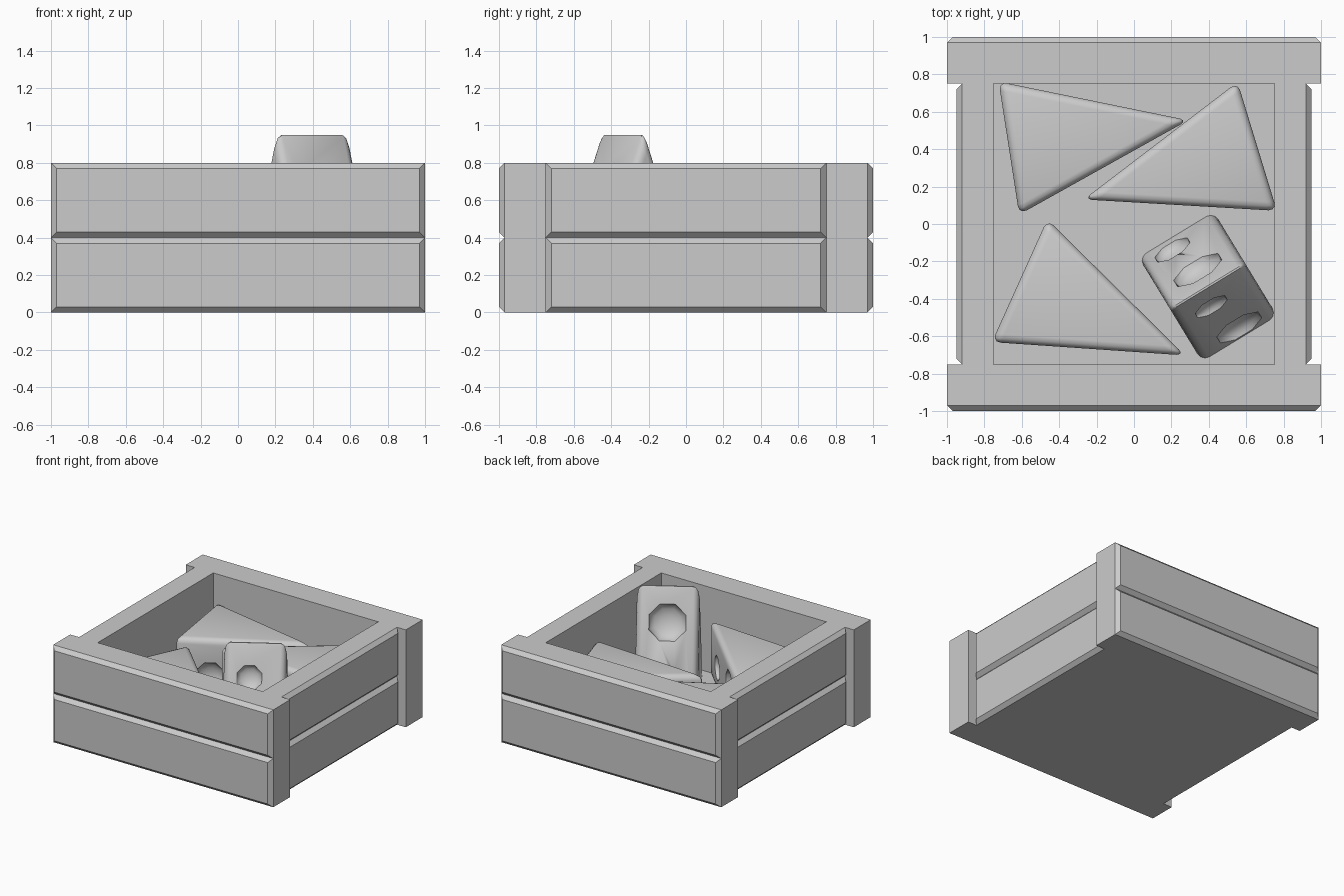
import bpy, bmesh, math
from mathutils import Matrix, Vector

if "Cube" in bpy.data.objects:
    bpy.data.objects.remove(bpy.data.objects["Cube"])

col = bpy.context.scene.collection


def add(name, bm):
    bmesh.ops.recalc_face_normals(bm, faces=bm.faces[:])
    me = bpy.data.meshes.new(name)
    bm.to_mesh(me)
    bm.free()
    ob = bpy.data.objects.new(name, me)
    col.objects.link(ob)
    return ob


def box(name, lo, hi, axis=None, sign=1, chamfer=0.03):
    """Box; if an axis is given, chamfer the rim of its outer face."""
    lo, hi = Vector(lo), Vector(hi)
    bm = bmesh.new()
    bmesh.ops.create_cube(bm, size=1)
    for v in bm.verts:
        v.co = (lo + hi) / 2 + v.co * (hi - lo)
    if axis is not None:
        outer = hi[axis] if sign > 0 else lo[axis]
        rim = [e for e in bm.edges
               if all(abs(v.co[axis] - outer) < 1e-4 for v in e.verts)]
        bmesh.ops.bevel(bm, geom=rim, offset=chamfer, segments=1, affect='EDGES')
    return add(name, bm)


# Crate: two rows of planks on four sides, plus a floor
for row, z in (("lower", 0.0), ("upper", 0.4)):
    box(f"front_plank_{row}", (-1, -1, z), (1, -0.75, z + 0.4), 1, -1)
    box(f"back_plank_{row}", (-1, 0.75, z), (1, 1, z + 0.4), 1, 1)
    box(f"left_plank_{row}", (-0.95, -0.75, z), (-0.75, 0.75, z + 0.4), 0, -1)
    box(f"right_plank_{row}", (0.75, -0.75, z), (0.95, 0.75, z + 0.4), 0, 1)
box("crate_floor", (-0.75, -0.75, 0), (0.75, 0.75, 0.1))

# Cheese wedge: tip at the origin pointing +x, thickness along z
ALT, HALF, THICK = 0.97, 0.36, 0.47
# dents: side, fraction from tip to base, offset in thickness, radius
DENTS = [(-1, 0.29, 0.0, 0.15), (-1, 0.74, -0.06, 0.11),
         (1, 0.28, -0.04, 0.10), (1, 0.76, 0.03, 0.14)]


def wedge_mesh():
    bm = bmesh.new()
    tri = [(0, 0), (-ALT, HALF), (-ALT, -HALF)]
    f = bm.faces.new([bm.verts.new((x, y, -THICK / 2)) for x, y in tri])
    ext = bmesh.ops.extrude_face_region(bm, geom=[f])
    for v in ext["geom"]:
        if isinstance(v, bmesh.types.BMVert):
            v.co.z += THICK
    bmesh.ops.bevel(bm, geom=bm.edges[:], offset=0.045, segments=3,
                    profile=0.5, affect='EDGES')
    body = add("wedge_body", bm)

    # flattened eight-sided balls that carve the dents
    cb = bmesh.new()
    for side, t, v, r in DENTS:
        n = Vector((ALT * HALF / ALT, side * ALT, 0)).normalized()
        m = (Matrix.Translation((-ALT * t, side * HALF * t, v))
             @ n.to_track_quat('Z', 'Y').to_matrix().to_4x4()
             @ Matrix.Diagonal((r, r, r * 0.5, 1))
             @ Matrix.Rotation(math.pi / 8, 4, 'Z'))
        bmesh.ops.create_uvsphere(cb, u_segments=8, v_segments=8, radius=1, matrix=m)
    cutter = add("dent_cutter", cb)
    cutter.hide_render = True

    mod = body.modifiers.new("dents", 'BOOLEAN')
    mod.operation, mod.solver, mod.object = 'DIFFERENCE', 'EXACT', cutter
    bpy.context.view_layer.update()
    me = bpy.data.meshes.new_from_object(
        body.evaluated_get(bpy.context.evaluated_depsgraph_get()))
    bpy.data.objects.remove(body)
    bpy.data.objects.remove(cutter)
    return me


mesh = wedge_mesh()


def place(name, matrix):
    ob = bpy.data.objects.new(name, mesh.copy())
    col.objects.link(ob)
    ob.matrix_world = matrix
    for o in bpy.context.selected_objects:
        o.select_set(False)
    ob.select_set(True)
    bpy.context.view_layer.objects.active = ob
    bpy.ops.object.shade_smooth_by_angle(angle=math.radians(50))


# Three wedges lying flat
for name, x, y, deg in (("wedge_back_left", 0.26, 0.55, 8.8),
                        ("wedge_back_right", -0.24, 0.14, 197),
                        ("wedge_front_left", 0.245, -0.69, -24.3)):
    a = math.radians(deg)
    tip = Vector((x + 0.03 * math.cos(a), y + 0.03 * math.sin(a), 0.335))
    place(name, Matrix.Translation(tip) @ Matrix.Rotation(a, 4, 'Z'))

# One wedge standing on its base, tip upward
ux, uy = Vector((0, 0, 1)), Vector((0.52, -0.854, 0)).normalized()
rot = Matrix((ux, uy, ux.cross(uy))).transposed().to_4x4()
place("wedge_upright", Matrix.Translation((0.395, -0.335, 0.975)) @ rot)
